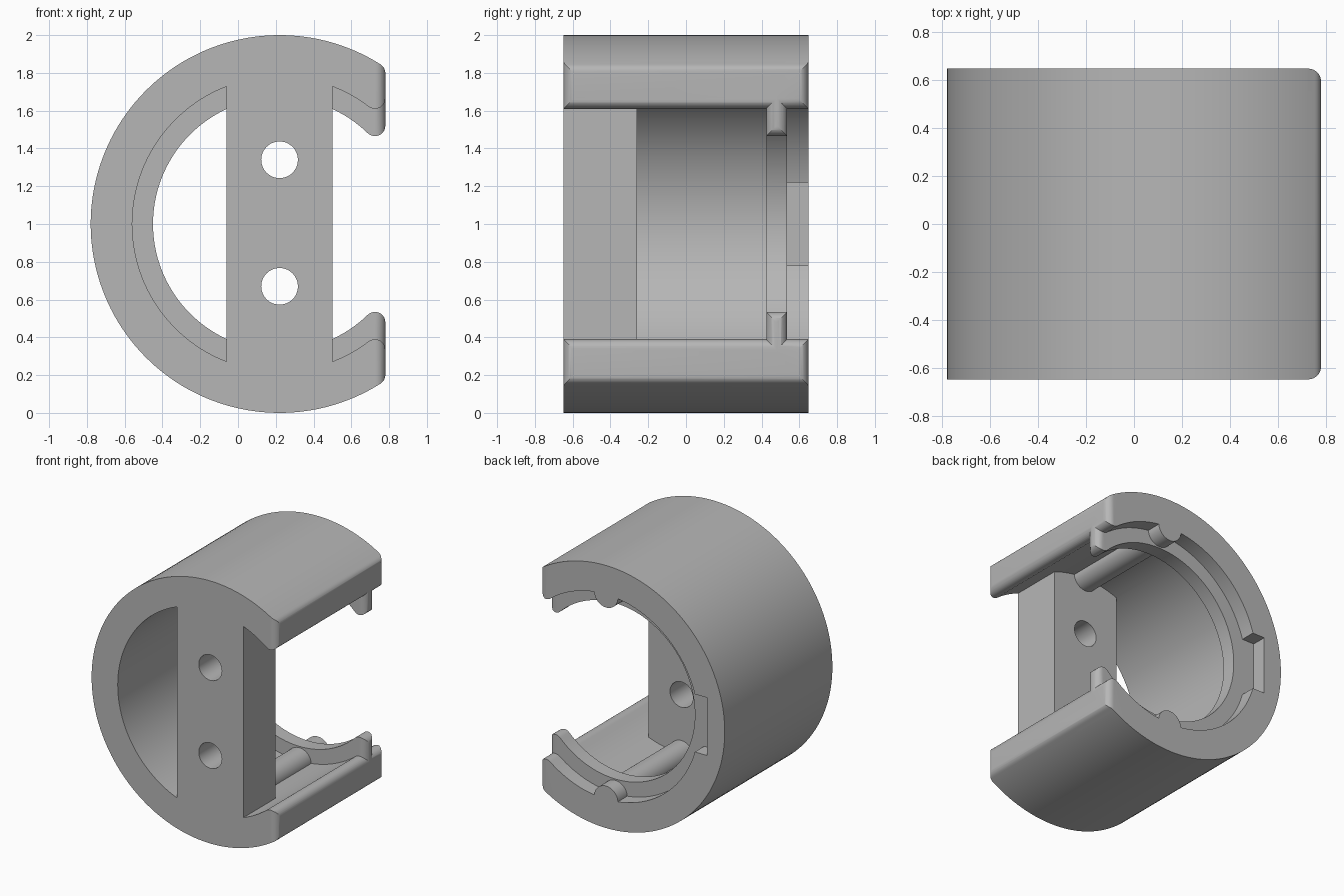
import bpy, bmesh, math
from mathutils import Vector

old = bpy.data.objects.get("Cube")
if old:
    bpy.data.objects.remove(old, do_unlink=True)

CX, CZ = 0.22, 1.0        # bore axis
HALF_X, HALF_Y = 0.78, 0.648
FILLET = 0.055
WEB_BACK = -0.26
LIP_FRONT, LIP_BACK = 0.425, 0.535

grey = bpy.data.materials.new("plain grey")
grey.use_nodes = True
colour = (0.47, 0.47, 0.47, 1)
grey.diffuse_color = colour
grey.node_tree.nodes["Principled BSDF"].inputs["Base Color"].default_value = colour


def arc(cx, cy, r, a0, a1, n):
    return [(cx + r * math.cos(a0 + (a1 - a0) * i / n),
             cy + r * math.sin(a0 + (a1 - a0) * i / n)) for i in range(n + 1)]


def prism(name, pts, axis, t0, t1):
    """Extrude a 2D outline along y or z."""
    bm = bmesh.new()
    place = (lambda a, b: (a, t0, b)) if axis == "y" else (lambda a, b: (a, b, t0))
    push = Vector((0, t1 - t0, 0)) if axis == "y" else Vector((0, 0, t1 - t0))
    face = bm.faces.new([bm.verts.new(place(a, b)) for a, b in pts])
    new = bmesh.ops.extrude_face_region(bm, geom=[face])["geom"]
    bmesh.ops.translate(bm, vec=push, verts=[v for v in new if isinstance(v, bmesh.types.BMVert)])
    bmesh.ops.remove_doubles(bm, verts=bm.verts, dist=1e-5)
    bmesh.ops.recalc_face_normals(bm, faces=bm.faces)
    mesh = bpy.data.meshes.new(name)
    bm.to_mesh(mesh)
    bm.free()
    mesh.materials.append(grey)
    obj = bpy.data.objects.new(name, mesh)
    bpy.context.collection.objects.link(obj)
    return obj


def box(name, x0, x1, y0, y1, z0, z1):
    return prism(name, [(x0, z0), (x1, z0), (x1, z1), (x0, z1)], "y", y0, y1)


def rod(name, x, z, r, y0, y1):
    return prism(name, arc(x, z, r, 0, math.tau, 48)[:-1], "y", y0, y1)


def combine(target, tool, operation):
    mod = target.modifiers.new("join", "BOOLEAN")
    mod.operation, mod.object, mod.solver = operation, tool, "EXACT"
    bpy.context.view_layer.objects.active = target
    bpy.ops.object.modifier_apply(modifier=mod.name)
    bpy.data.objects.remove(tool, do_unlink=True)


def open_ring(name, r_in, r_out, y0, y1):
    """C-shaped ring with every edge of its end faces rounded."""
    f, fx = FILLET, HALF_X - CX - FILLET
    zo = math.sqrt((r_out - f) ** 2 - fx ** 2)
    zi = math.sqrt((r_in + f) ** 2 - fx ** 2)
    ao, ai = math.atan2(zo, fx), math.atan2(zi, fx)
    pts = arc(0, 0, r_out, ao, math.tau - ao, 110)
    pts += arc(fx, -zo, f, -ao, 0, 8)[1:]
    pts += arc(fx, -zi, f, 0, math.pi - ai, 10)
    pts += arc(0, 0, r_in, math.tau - ai, ai, 100)[1:]
    pts += arc(fx, zi, f, math.pi + ai, math.tau, 10)[1:]
    pts += arc(fx, zo, f, 0, ao, 8)[:-1]
    ring = prism(name, [(CX + a, CZ + b) for a, b in pts], "y", y0 - 0.1, y1 + 0.1)
    # trim to length with a slab rounded at its +x corners
    g, end = f - 0.001, HALF_X + 0.0001
    slab = [(-1, y1), (-1, y0)]
    slab += arc(end - g, y0 + g, g, -math.pi / 2, 0, 8)
    slab += arc(end - g, y1 - g, g, 0, math.pi / 2, 8)
    combine(ring, prism("trim_slab", slab, "z", -0.1, 2.1), "INTERSECT")
    return ring


# Main open ring and its inner retaining lip
body = open_ring("open_ring_body", 0.78, 1.0, -HALF_Y, HALF_Y)
combine(body, open_ring("inner_lip", 0.67, 0.93, LIP_FRONT, LIP_BACK), "UNION")

# Upright web across the front
combine(body, box("front_web", CX - 0.28, CX + 0.28, -HALF_Y, WEB_BACK, 0.18, 1.82), "UNION")

# Round ribs along the top and bottom of the bore
for side in (-1, 1):
    combine(body, rod("bore_rib", CX, CZ + side * 0.78, 0.1, WEB_BACK - 0.1, HALF_Y), "UNION")

# Screw holes through the web
for z in (0.67, 1.34):
    combine(body, rod("screw_hole", CX, z, 0.097, -0.8, -0.1), "DIFFERENCE")

# Notch in the rear rim
combine(body, box("rim_notch", -0.63, -0.4, LIP_BACK, 0.8, 0.78, 1.22), "DIFFERENCE")

bpy.ops.object.select_all(action="DESELECT")
body.select_set(True)
bpy.context.view_layer.objects.active = body
bpy.ops.object.shade_smooth_by_angle(angle=math.radians(30))
